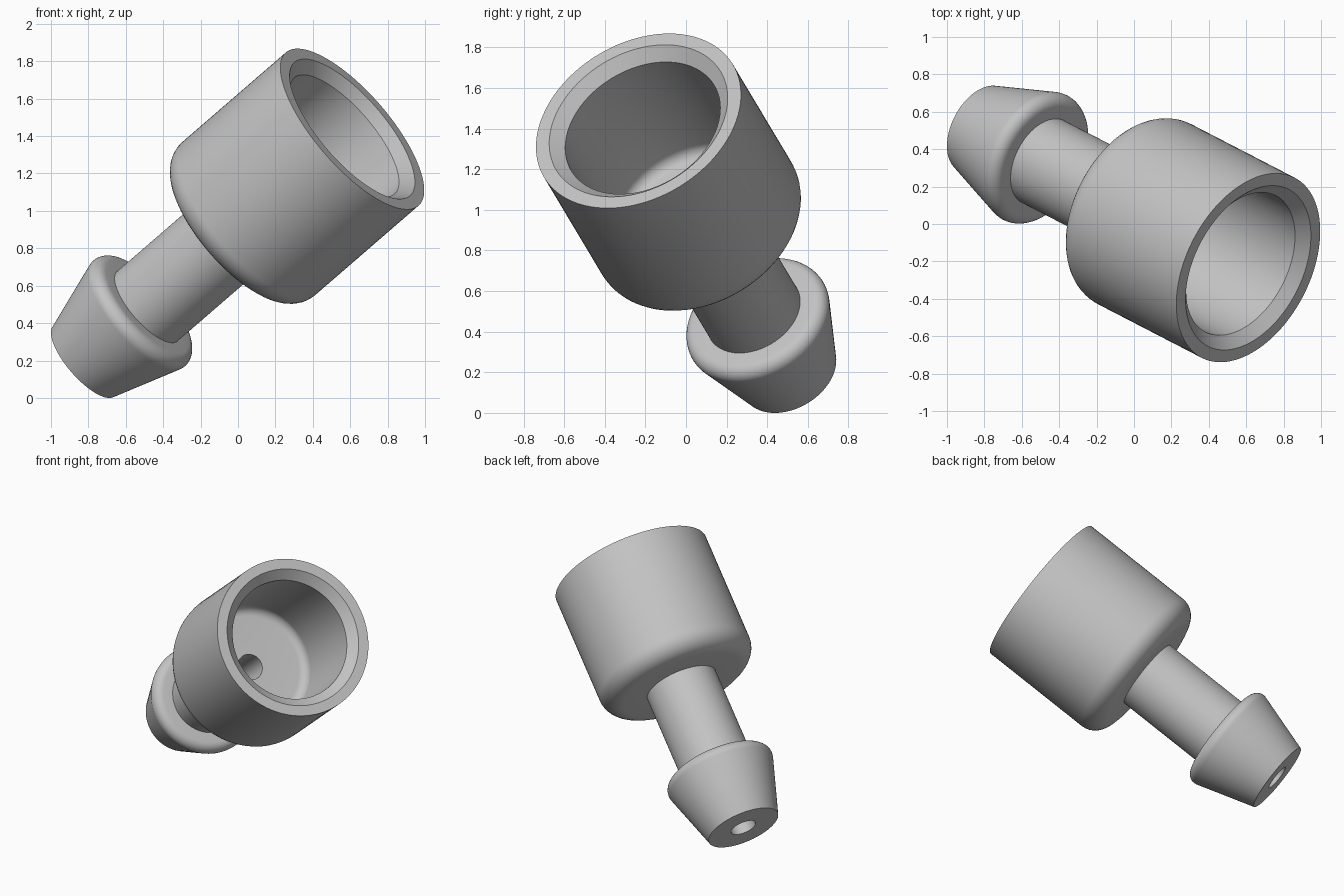
import bpy, bmesh
from math import sin, cos, atan2, radians, tau
from mathutils import Vector

cube = bpy.data.objects.get("Cube")
if cube:
    bpy.data.objects.remove(cube)

# Placement: centre of the narrow tip and direction towards the open cup
TIP = Vector((-0.8225, 0.507, 0.198))
AXIS = Vector((0.704, -0.364, 0.609)).normalized()
SEGMENTS = 96

grey = bpy.data.materials.new("plain_grey")
grey.use_nodes = True
COLOUR = (0.55, 0.55, 0.55, 1)
grey.diffuse_color = COLOUR
grey.node_tree.nodes["Principled BSDF"].inputs["Base Color"].default_value = COLOUR


def fillet(r, h, size, start, end, steps=8):
    """Arc of (radius, height) points around a fillet centre, in degrees."""
    angles = [radians(start + (end - start) * i / steps) for i in range(steps + 1)]
    return [(r + size * cos(a), h + size * sin(a)) for a in angles]


def lathe(name, profile):
    """Revolve a closed (radius, height) profile around z."""
    bm = bmesh.new()
    verts = [bm.verts.new((r, 0, h)) for r, h in profile]
    edges = [bm.edges.new((verts[i - 1], verts[i])) for i in range(len(verts))]
    bmesh.ops.spin(bm, geom=verts + edges, cent=(0, 0, 0), axis=(0, 0, 1),
                   angle=tau, steps=SEGMENTS, use_merge=True)
    bmesh.ops.remove_doubles(bm, verts=bm.verts, dist=0.0001)
    bmesh.ops.recalc_face_normals(bm, faces=bm.faces)
    mesh = bpy.data.meshes.new(name)
    bm.to_mesh(mesh)
    bm.free()
    mesh.materials.append(grey)
    obj = bpy.data.objects.new(name, mesh)
    bpy.context.collection.objects.link(obj)
    return obj


BORE, STEM, CUP, INNER = 0.088, 0.247, 0.542, 0.41
LENGTH, FLOOR = 2.035, 1.26

profile = [(BORE, 0), (0.25, 0)]
# Barb: tapered side, rounded shoulder
profile += fillet(0.312, 0.418, 0.062, -14, 90)
# Stem up to the underside of the cup
profile += [(STEM, 0.48), (STEM, 1.12)]
# Cup: rounded bottom, straight wall, flat rim, chamfered mouth
profile += fillet(CUP - 0.13, 1.25, 0.13, -90, 0)
profile += [(CUP, LENGTH), (0.472, LENGTH), (INNER, LENGTH - 0.058)]
# Inside of the cup: rounded floor down to the bore
profile += fillet(INNER - 0.06, FLOOR + 0.06, 0.06, 0, -90)
profile += [(BORE, FLOOR)]

connector = lathe("hose_connector", profile)
connector.rotation_mode = 'QUATERNION'
connector.rotation_quaternion = AXIS.to_track_quat('Z', 'Y')
connector.location = TIP

bpy.context.view_layer.objects.active = connector
connector.select_set(True)
bpy.ops.object.shade_smooth_by_angle(angle=radians(30))
